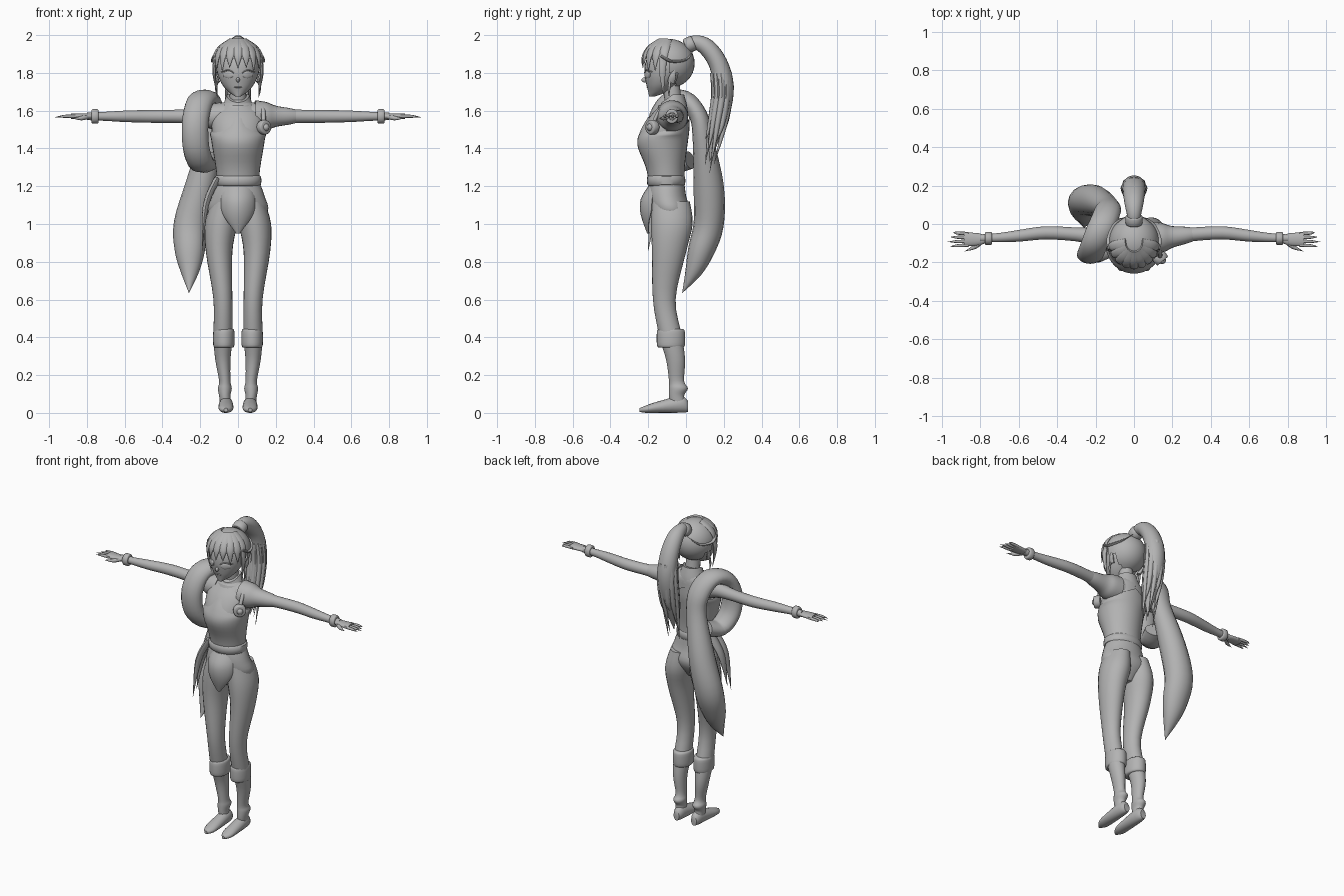
import bpy
import bmesh
import math
from mathutils import Vector, Matrix

default_cube = bpy.data.objects.get("Cube")
if default_cube:
    bpy.data.objects.remove(default_cube)

X, Y, Z = Matrix.Identity(3)

# One flat colour for the whole figure
grey = bpy.data.materials.new("plain_grey")
grey.use_nodes = True
colour = (.45, .45, .45, 1)
grey.diffuse_color = colour
grey.node_tree.nodes["Principled BSDF"].inputs["Base Color"].default_value = colour
parts = []


def finish(name, bm):
    bmesh.ops.recalc_face_normals(bm, faces=bm.faces)
    mesh = bpy.data.meshes.new(name)
    bm.to_mesh(mesh)
    bm.free()
    mesh.materials.append(grey)
    obj = bpy.data.objects.new(name, mesh)
    bpy.context.collection.objects.link(obj)
    parts.append(obj)


def spline(rows, steps):
    """Smooth curve through rows of (x, y, z, radius along side, other radius)."""
    result = []
    last = len(rows) - 1
    for i in range(last):
        a, b, c, d = (rows[max(0, min(last, i + k))] for k in (-1, 0, 1, 2))
        for s in range(steps):
            t = s / steps
            result.append([q + t * (r - p) / 2 + t * t * (p - 2.5 * q + 2 * r - w / 2)
                           + t ** 3 * (w - p + 3 * (q - r)) / 2
                           for p, q, r, w in zip(a, b, c, d)])
    return result + [list(rows[last])]


def tube(name, rows, side=X, normal=None, sides=20, steps=4, shape=None):
    """Loft ellipses along a path; a fixed normal keeps every ring parallel."""
    rows = spline(rows, steps)
    bm = bmesh.new()
    rings = []
    for i, row in enumerate(rows):
        before, after = rows[max(i - 1, 0)], rows[min(i + 1, len(rows) - 1)]
        along = normal or (Vector(after[:3]) - Vector(before[:3])).normalized()
        across = (side - along * side.dot(along)).normalized()
        upward = along.cross(across)
        ring = []
        for k in range(sides):
            angle = math.tau * k / sides
            point = (Vector(row[:3]) + across * max(row[3], .001) * math.cos(angle)
                     + upward * max(row[4], .001) * math.sin(angle))
            ring.append(bm.verts.new(shape(point) if shape else point))
        rings.append(ring)
    for low, high in zip(rings, rings[1:]):
        for k in range(sides):
            j = (k + 1) % sides
            bm.faces.new((low[k], low[j], high[j], high[k]))
    bm.faces.new(rings[0])
    bm.faces.new(rings[-1])
    finish(name, bm)


def pair(name, rows, **options):
    for label, sign in (("left_", 1), ("right_", -1)):
        tube(label + name, [(sign * row[0], *row[1:]) for row in rows], **options)


def centred(rows):
    """Rows of (y, z, width, depth) placed on the middle plane."""
    return [(0, *row) for row in rows]


def band(centre, axis, half, width, depth):
    """Rows for a short cuff with rounded rims."""
    return [(*(Vector(centre) + axis * half * t), width * f, depth * f)
            for t, f in ((-1, .85), (-.7, 1), (.7, 1), (1, .85))]


def taper(points, width, depth):
    """Rows that narrow to a tip at the last point."""
    last = len(points) - 1
    return [(*p, width * (1 - (i / last) ** 3), depth * (1 - (i / last) ** 3))
            for i, p in enumerate(points)]


def ball(name, centre, size, keep=None, detail=24):
    bm = bmesh.new()
    bmesh.ops.create_uvsphere(bm, u_segments=detail, v_segments=detail // 2, radius=1,
                              matrix=Matrix.Translation(centre) @ Matrix.Diagonal((*size, 1)))
    if keep:
        hidden = [f for f in bm.faces if not keep(f.calc_center_median())]
        bmesh.ops.delete(bm, geom=hidden, context='FACES')
    finish(name, bm)


# Torso with fitted chest plate, pointed at the top centre
def point_plate(point):
    point.z -= max(point.z - 1.46, 0) * abs(point.x) * 5
    return point


torso = [(-.1, 1.2, .1, .085), (-.11, 1.3, .11, .095), (-.125, 1.42, .13, .125),
         (-.11, 1.5, .14, .12), (-.09, 1.57, .135, .1), (-.07, 1.62, .1, .075),
         (-.065, 1.66, .05, .045)]
tube("torso", centred(torso), normal=Z, sides=32)
tube("chest_plate", centred([(y, z, width + .008, depth + .008)
                             for y, z, width, depth in torso[:5]]),
     normal=Z, sides=32, shape=point_plate)


# Neck and open collar
def open_front(point):
    if point.z > 1.63:
        point.z += min(point.y + .07, 0) * .7
    return point


tube("neck", centred([(-.06, 1.58, .05, .045), (-.08, 1.75, .04, .045)]), normal=Z)
tube("collar", centred([(-.075, 1.59, .11, .085), (-.07, 1.63, .08, .075),
                        (-.07, 1.685, .06, .06)]), normal=Z, shape=open_front)


# Hips, belt, curved front apron and belt ribbons
def wrap(point):
    point.y += point.x ** 2 * 5
    return point


tube("pelvis", centred([(-.1, 1.23, .11, .09), (-.1, 1.15, .14, .1), (-.08, 1.06, .155, .1),
                        (-.08, .96, .04, .04)]), normal=Z, sides=32)
tube("belt", band((0, -.105, 1.23), Z, .03, .122, .1), normal=Z, sides=32, steps=2)
tube("front_apron", centred([(-.19, 1.2, .07, .01), (-.22, 1.13, .09, .02),
                             (-.22, 1.05, .08, .02), (-.2, .95, .01, .006)]),
     normal=Z, shape=wrap)
for label, shift in (("front", 0), ("rear", .04)):
    tube(label + "_belt_ribbon",
         taper([(-.11, shift - .14, 1.24), (-.17, shift - .17, 1.1),
                (-.19, shift - .2, .86 + shift)], .018, .03), sides=8)

# Legs, boot cuffs and shoes
leg = [(1.12, .07, -.08, .07, .1), (1, .09, -.075, .085, .11), (.85, .1, -.09, .07, .09),
       (.6, .08, -.115, .05, .06), (.4, .08, -.08, .05, .06), (.28, .08, -.055, .04, .05),
       (.17, .07, -.05, .03, .04), (.13, .07, -.04, .037, .05), (.09, .07, -.05, .03, .04),
       (.04, .065, -.04, .03, .045)]
pair("leg", [(x, y, z, width, depth) for z, x, y, width, depth in leg], normal=Z, sides=24)
pair("boot_cuff", band((.075, -.08, .395), Z, .05, .056, .074), normal=Z, sides=24)
shoe = [(.01, .035, .02, .03), (-.03, .045, .035, .044), (-.15, .03, .04, .03),
        (-.21, .02, .034, .02), (-.245, .015, .01, .01)]
pair("shoe", [(.064, *row) for row in shoe], normal=Y, sides=16)


# Arms follow one gentle curve through the elbow
def arm_rows(stations):
    return [(x, .03 * math.exp(-((x - .42) / .2) ** 2) - .075, 1.57, radius, radius)
            for x, radius in stations]


pair("arm", arm_rows([(.07, .075), (.14, .067), (.2, .048), (.3, .036), (.46, .034),
                      (.6, .03), (.7, .024), (.8, .02)]), side=Y)
pair("wristband", band((.757, -.075, 1.57), X, .018, .034, .038), side=Y, steps=2)
pair("palm", [(x, -.08, 1.57, width, .015)
              for x, width in ((.77, .018), (.81, .032), (.885, .037))], side=Y)
for i, finger in enumerate(("index", "middle", "ring", "little")):
    offset = (i - 1.5) * .02
    reach = .97 - .015 * abs(i - 1)
    pair(finger + "_finger", taper([(.86, offset - .08, 1.57), (.92, offset * 1.1 - .08, 1.57),
                                    (reach, offset * 1.25 - .08, 1.565)], .009, .009),
         side=Y, sides=8)
pair("thumb", taper([(.79, -.09, 1.57), (.83, -.12, 1.56), (.88, -.142, 1.56)], .013, .013),
     side=Y, sides=8)

# Left shoulder sleeve, strap and round brooch
tube("shoulder_sleeve", arm_rows([(.09, .085), (.15, .076), (.2, .056), (.28, .042),
                                  (.34, .025)]), side=Y)
tube("shoulder_strap", [(*p, .012, .01) for p in ((.115, -.09, 1.64), (.133, -.14, 1.6),
                                                  (.135, -.175, 1.53))], sides=10)
brooch = Vector((.137, -.178, 1.512))
facing = Vector((.65, -.76, 0)).normalized()
tube("brooch_rim", band(brooch, facing, .02, .038, .038), side=Z, steps=2)
ball("brooch_centre", brooch + facing * .014, (.02, .02, .02))


# Head and face details
def on_face(x, z):
    return x, -.11 - .11 * math.sqrt(1 - (x / .11) ** 2), z


tube("head", centred([(-.18, 1.675, .015, .015), (-.15, 1.7, .05, .05), (-.13, 1.74, .085, .08),
                      (-.11, 1.8, .11, .11), (-.1, 1.87, .11, .11), (-.1, 1.95, .06, .06)]),
     normal=Z, sides=28)
ball("nose", (0, -.218, 1.763), (.01, .018, .014), detail=12)
ball("mouth", (0, -.203, 1.725), (.022, .007, .005), detail=12)
pair("eye", [(*on_face(x, 1.79), height, .004)
             for x, height in ((.026, .01), (.05, .019), (.077, .01))], side=Z, sides=12)
pair("upper_lash", [(*on_face(x, z), .003, .005)
                    for x, z in ((.023, 1.8), (.05, 1.815), (.086, 1.805))], side=Z, sides=8)
pair("ear", taper([(.105, -.08, 1.75), (.117, -.07, 1.785), (.12, -.06, 1.82)], .01, .02),
     sides=10)
pair("earring", taper([(.113, -.085, 1.755), (.115, -.09, 1.71), (.11, -.09, 1.67)], .007, .007),
     sides=8)

# Hair cap, fringe and side locks
ball("hair_cap", (0, -.09, 1.85), (.13, .136, .13), detail=32,
     keep=lambda c: c.z > 1.87 or (c.y > -.1 and c.z > 1.8) or (c.y > -.05 and c.z > 1.735))
for i in range(9):
    angle = math.radians(20 * i - 80)
    s, c = math.sin(angle), math.cos(angle)
    tip = 1.825 - .035 * abs(s) + .015 * (i % 2)
    path = [(radius * s, -.095 - (radius + .006) * c, z)
            for radius, z in ((.04, 1.972), (.095, 1.935), (.126, 1.885), (.13, tip))]
    tube("fringe_lock_%d" % (i + 1), taper(path, .028, .011), side=Vector((c, s, 0)), sides=10)
pair("side_lock", taper([(.118, -.12, 1.88), (.126, -.125, 1.8), (.11, -.12, 1.68)], .011, .02),
     sides=10)
pair("hair_sweep", taper([(.122, -.13, 1.89), (.132, -.08, 1.862), (.1, 0, 1.87),
                          (.04, .04, 1.92)], .008, .012), side=Z, sides=10)

# High ponytail with loose strands
tube("hair_tie", band((0, .02, 1.95), Vector((0, .9, .4)), .025, .044, .041), steps=2)
tube("ponytail", centred([(0, 1.94, .03, .03), (.045, 1.962, .036, .037), (.11, 1.935, .05, .046),
                          (.17, 1.85, .058, .05), (.197, 1.73, .06, .056), (.18, 1.6, .056, .055),
                          (.15, 1.47, .04, .035), (.125, 1.33, 0, 0)]))
for i in range(10):
    angle = math.tau * i / 10
    x, y = .05 * math.cos(angle), .04 * math.sin(angle)
    end = 1.27 + .045 * (i * 3 % 5)
    tube("ponytail_strand_%d" % (i + 1),
         taper([(x * .8, .185 + y, 1.8), (x, .19 + y, 1.68), (x, .165 + y, 1.52),
                (x * .8, .125 + y * .6, end)], .02, .02), sides=8)

# Thick scarf looped round the right shoulder, with a hanging tail
scarf = []
for degrees in range(-30, 250, 45):
    angle = math.radians(degrees)
    y = -.12 * math.sin(angle)
    scarf.append((.4 * y - .18, y - .04, 1.49 - .175 * math.cos(angle), .07, .048))
scarf += [(-.14, .09, 1.45, .065, .055), (-.2, .12, 1.2, .08, .08), (-.25, .12, 1, .09, .08),
          (-.255, .08, .86, .08, .07), (-.255, .04, .75, .05, .045), (-.26, -.02, .635, 0, 0)]
tube("scarf", scarf, sides=16)

# Smooth shading with sharp edges kept
bpy.ops.object.select_all(action='DESELECT')
for obj in parts:
    obj.select_set(True)
bpy.context.view_layer.objects.active = parts[0]
bpy.ops.object.shade_smooth_by_angle(angle=math.radians(45))
